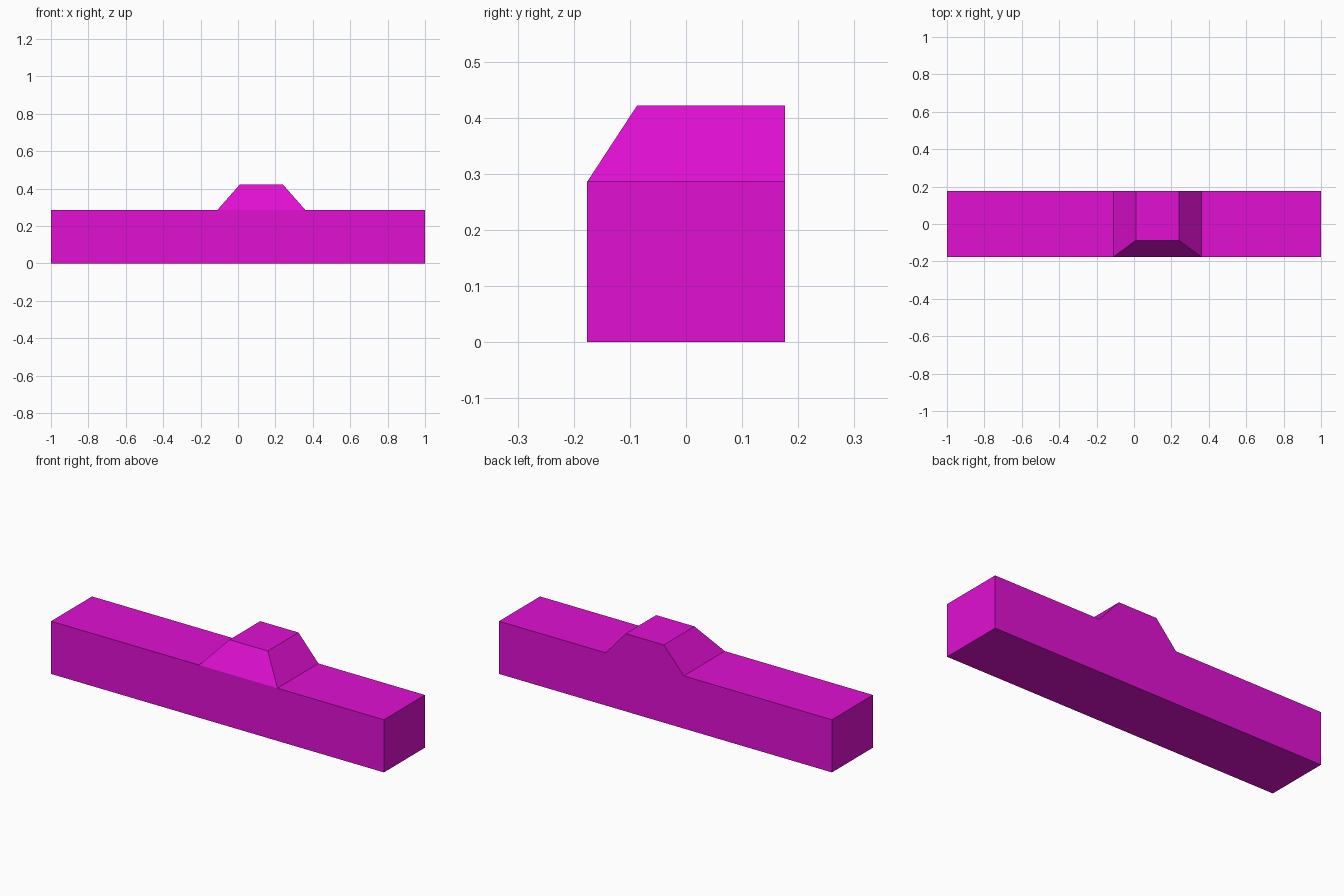
import bpy
import bmesh

# Remove the default cube
cube = bpy.data.objects.get("Cube")
if cube:
    bpy.data.objects.remove(cube, do_unlink=True)

# Flat magenta
COLOUR = (0.75, 0.005, 0.65, 1.0)
magenta = bpy.data.materials.new("magenta")
magenta.use_nodes = True
magenta.diffuse_color = COLOUR
magenta.node_tree.nodes["Principled BSDF"].inputs["Base Color"].default_value = COLOUR

HALF_DEPTH = 0.176
BAR_TOP = 0.286
HUMP_TOP = 0.422
HUMP_FRONT = -0.087

# Long bar with a raised hump, as one front outline
profile = [(-1, 0), (1, 0), (1, BAR_TOP), (0.36, BAR_TOP), (0.24, HUMP_TOP),
           (0.01, HUMP_TOP), (-0.11, BAR_TOP), (-1, BAR_TOP)]

bm = bmesh.new()
front = [bm.verts.new((x, -HALF_DEPTH, z)) for x, z in profile]
front_face = bm.faces.new(front)

# Extrude the outline to the back
back = bmesh.ops.extrude_face_region(bm, geom=[front_face], use_keep_orig=True)["geom"]
for v in back:
    if isinstance(v, bmesh.types.BMVert):
        v.co.y = HALF_DEPTH

# Crease the front along the hump base, then lean the hump front back
base_verts = [v for v in front if abs(v.co.z - BAR_TOP) < 1e-4 and abs(v.co.x) < 0.5]
bmesh.ops.connect_verts(bm, verts=base_verts)
for v in front:
    if v.co.z > BAR_TOP + 0.01:
        v.co.y = HUMP_FRONT

bmesh.ops.recalc_face_normals(bm, faces=bm.faces)
mesh = bpy.data.meshes.new("humped_bar")
bm.to_mesh(mesh)
bm.free()
mesh.materials.append(magenta)
bpy.context.collection.objects.link(bpy.data.objects.new("humped_bar", mesh))
